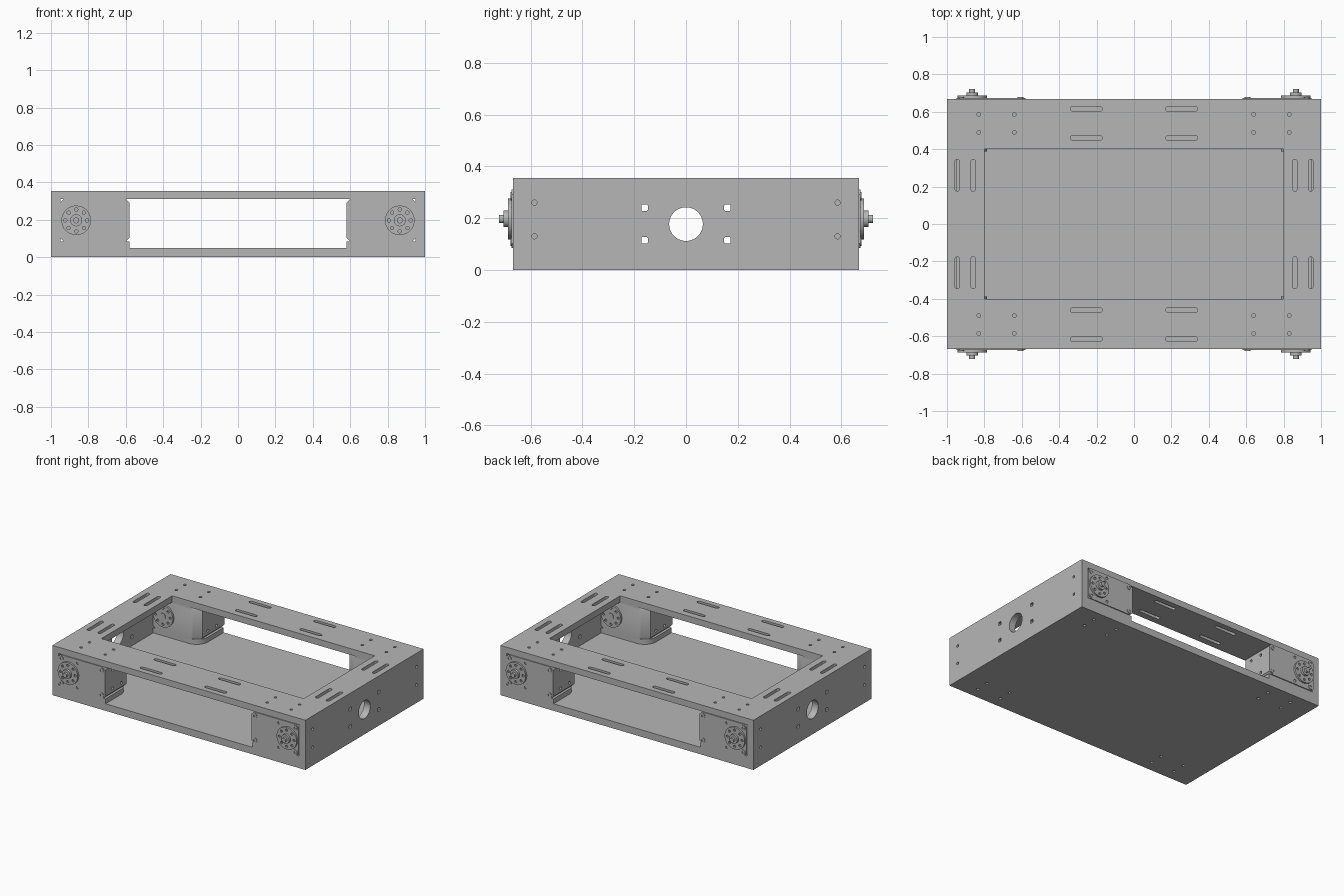
import bpy
import bmesh
from math import cos, sin, pi

if "Cube" in bpy.data.objects:
    bpy.data.objects.remove(bpy.data.objects["Cube"], do_unlink=True)

GREY = (0.47, 0.47, 0.47, 1)
grey = bpy.data.materials.new("machined_grey")
grey.use_nodes = True
grey.diffuse_color = GREY
grey.node_tree.nodes["Principled BSDF"].inputs["Base Color"].default_value = GREY

X, Y, Z = 0, 1, 2
SIGNS = (-1, 1)


# Outlines in the plane across an axis
def rect(u0, u1, v0, v1, c=0):
    if not c:
        return [(u0, v0), (u1, v0), (u1, v1), (u0, v1)]
    return [(u0 + c, v0), (u1 - c, v0), (u1, v0 + c), (u1, v1 - c),
            (u1 - c, v1), (u0 + c, v1), (u0, v1 - c), (u0, v0 + c)]


def circle(u, v, r, n=16):
    return [(u + r * cos(2 * pi * (i + .5) / n), v + r * sin(2 * pi * (i + .5) / n))
            for i in range(n)]


def slot(u, v, length, width, upright=False):
    r, h = width / 2, (length - width) / 2
    pts = []
    for side, start in ((1, -pi / 2), (-1, pi / 2)):
        for i in range(9):
            a = start + pi * i / 8
            pts.append((side * h + r * cos(a), r * sin(a)))
    return [(u - q, v + p) if upright else (u + p, v + q) for p, q in pts]


def prism(bm, outline, axis, a, b):
    def place(p, h):
        co = list(p)
        co.insert(axis, h)
        return bm.verts.new(co)
    lo = [place(p, a) for p in outline]
    hi = [place(p, b) for p in outline]
    bm.faces.new(lo)
    bm.faces.new(hi)
    for i in range(len(lo)):
        j = (i + 1) % len(lo)
        bm.faces.new((lo[i], lo[j], hi[j], hi[i]))
    return hi


def to_object(name, bm):
    bmesh.ops.recalc_face_normals(bm, faces=bm.faces[:])
    mesh = bpy.data.meshes.new(name)
    bm.to_mesh(mesh)
    bm.free()
    mesh.materials.append(grey)
    ob = bpy.data.objects.new(name, mesh)
    bpy.context.scene.collection.objects.link(ob)
    return ob


def activate(ob):
    bpy.ops.object.select_all(action='DESELECT')
    ob.select_set(True)
    bpy.context.view_layer.objects.active = ob


def build(name, parts, cuts=(), mirrored=True):
    """Prisms joined in one object, cut by groups of prisms, then mirrored."""
    bm = bmesh.new()
    for part in parts:
        prism(bm, *part)
    ob = to_object(name, bm)
    activate(ob)
    for group in cuts:
        bm = bmesh.new()
        for cut in group:
            prism(bm, *cut)
        cutter = to_object(name + "_cutter", bm)
        cutter.hide_render = True
        mod = ob.modifiers.new("cut", 'BOOLEAN')
        mod.operation, mod.solver, mod.object = 'DIFFERENCE', 'EXACT', cutter
        bpy.ops.object.modifier_apply(modifier=mod.name)
        bpy.data.objects.remove(cutter, do_unlink=True)
    finish(ob, mirrored)
    return ob


def finish(ob, mirrored):
    activate(ob)
    bpy.ops.object.shade_smooth_by_angle(angle=pi / 6)
    if mirrored:
        mod = ob.modifiers.new("four_corners", 'MIRROR')
        mod.use_axis = (True, True, False)
        mod.use_mirror_merge = False


# Chassis: box with a front-to-back cavity, top opening, slots and holes
W, D, H = 1.0, 0.667, 0.355
FLOOR, CEIL, WALL = 0.05, 0.31, 0.95
cavity = [(rect(-WALL, WALL, FLOOR, CEIL), Y, -1, 1)]
holes = [(rect(-.8, .8, -.4, .4), Z, .2, .5)]
for sx in SIGNS:
    x0, x1 = sorted((sx * .9, sx * 1.1))
    holes.append((circle(0, .177, .065, 40), X, x0, x1))
    for sy in SIGNS:
        for y in (.46, .615):
            holes.append((slot(sx * .255, sy * y, .17, .025), Z, .2, .5))
        for x in (.86, .945):
            holes.append((slot(sx * x, sy * .26, .17, .025, True), Z, .25, .5))
        for x in (.64, .83):
            for y in (.49, .585):
                for z in (-.1, .25):
                    holes.append((circle(sx * x, sy * y, .01), Z, z, z + .2))
        for z in (.13, .26):
            holes.append((circle(sy * .585, z, .01), X, x0, x1))
        for z in (.115, .24):
            holes.append((rect(sy * .16 - .0125, sy * .16 + .0125,
                               z - .0125, z + .0125, .004), X, x0, x1))
build("chassis", [(rect(-W, W, -D, D), Z, 0, H)], [cavity, holes], False)

# Raised pad under each servo, rounded at its inner corner
R = .09
pad = [(-.955, -D), (-.58, -D)]
pad += [(-.58 - R + R * cos(a), -.4 - R + R * sin(a))
        for a in (pi / 2 * i / 10 for i in range(11))]
pad += [(-.955, -.4)]
build("servo_pad", [(pad, Z, FLOOR - .002, .085)])

# Servo body with blind mounting holes on its inner end
B0, B1 = .085, CEIL
LEFT, RIGHT = -.95, -.58
ends = [(circle(y, z, .01), X, -.61, -.5) for y in (-.49, -.585) for z in (.13, .26)]
build("servo_body", [(rect(LEFT, RIGHT, B0, B1, .018), Y, -D, -.43)], [ends])

# Servo back cover, tapering at the inner end
bm = bmesh.new()
for v in prism(bm, rect(LEFT, RIGHT, B0, B1, .018), Y, -.43, -.4):
    if v.co.x > -.7:
        v.co.x -= .055
finish(to_object("servo_back_cover", bm), True)

# Servo front cover with holes and corner screws
FACE = -.674
cover_holes = [(circle(-.795, z, .01), Y, -.7, -.66) for z in (.11, .285)]
build("servo_front_cover", [(rect(LEFT, RIGHT, B0, B1, .018), Y, -D, FACE)],
      [cover_holes])
corners = [(x, z) for x in (-.925, -.607) for z in (.11, .285)]
sockets = [(circle(x, z, .009, 6), Y, -.7, FACE) for x, z in corners]
build("cover_screws", [(circle(x, z, .017), Y, FACE + .002, FACE - .004)
                       for x, z in corners], [sockets])

# Output horn and hub at the front, idler horn at the back
CX, CZ = -.865, .197
ring = [(CX + .058 * cos(i * pi / 4), CZ + .058 * sin(i * pi / 4)) for i in range(8)]


def horn_holes(y0, y1):
    return [(circle(u, v, .009, 12), Y, y0, y1) for u, v in ring]


build("output_horn", [(circle(CX, CZ, .079, 40), Y, FACE + .002, -.687)],
      [horn_holes(-.7, -.676)])
build("output_hub", [(circle(CX, CZ, .032, 32), Y, -.686, -.704),
                     (circle(CX, CZ, .016, 24), Y, -.703, -.721)])
build("idler_horn", [(circle(CX, CZ, .079, 40), Y, -.402, -.387)],
      [horn_holes(-.398, -.37)])
build("idler_screw", [(circle(CX, CZ, .022, 24), Y, -.388, -.383)])
